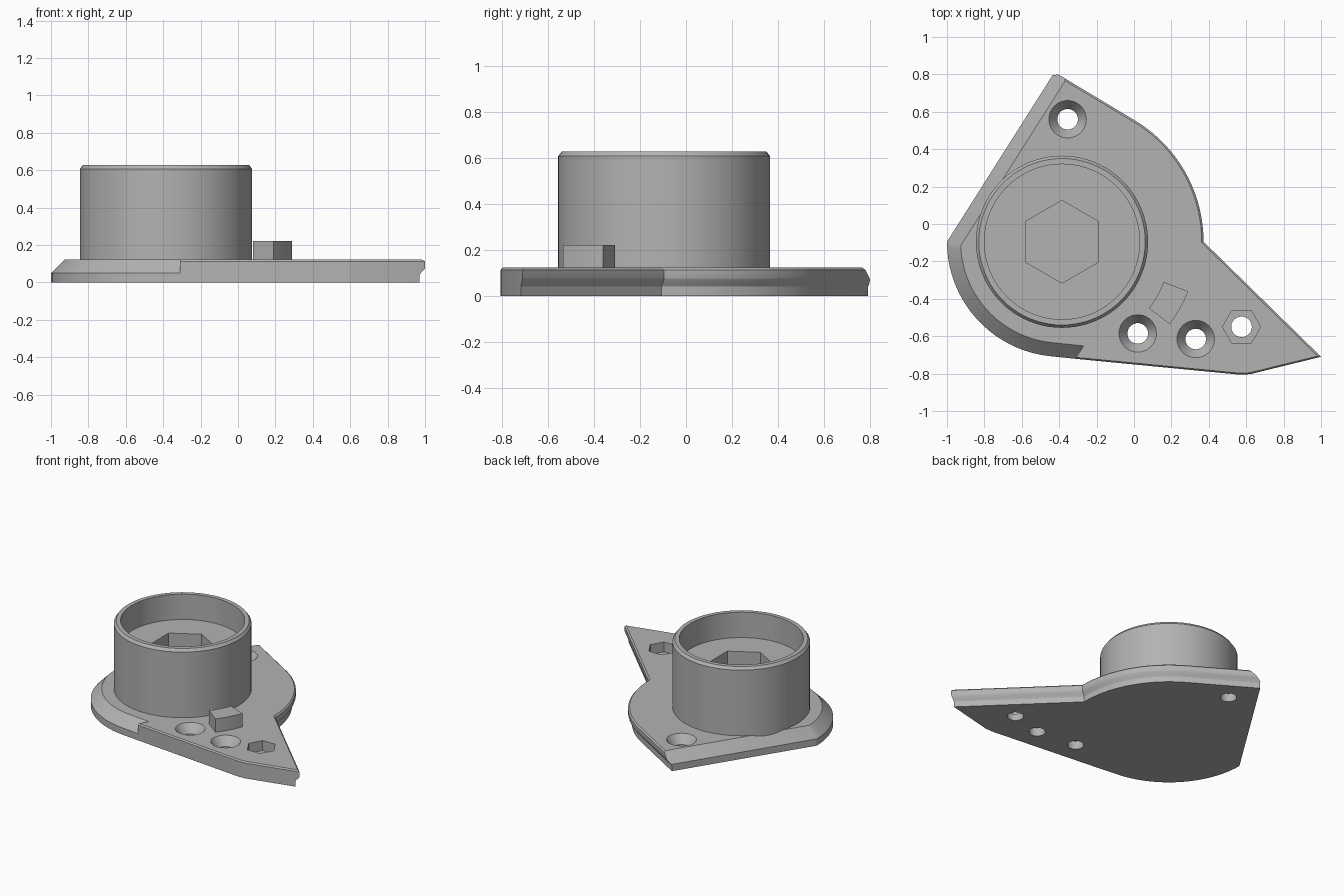
import bpy, bmesh, math
from mathutils import Vector, Matrix

cube = bpy.data.objects.get("Cube")
if cube:
    bpy.data.objects.remove(cube, do_unlink=True)

CENTRE = Vector((-0.385, -0.095))
PLATE_TOP = 0.123

grey = bpy.data.materials.new("plain grey")
grey.use_nodes = True
grey.diffuse_color = (0.45, 0.45, 0.45, 1)
grey.node_tree.nodes["Principled BSDF"].inputs["Base Color"].default_value = grey.diffuse_color


def finish(name, bm):
    bmesh.ops.remove_doubles(bm, verts=bm.verts, dist=1e-5)
    bmesh.ops.recalc_face_normals(bm, faces=bm.faces)
    mesh = bpy.data.meshes.new(name)
    bm.to_mesh(mesh)
    bm.free()
    mesh.materials.append(grey)
    obj = bpy.data.objects.new(name, mesh)
    bpy.context.collection.objects.link(obj)
    return obj


def loft(name, rings):
    """Skin a stack of equal-length rings and cap both ends."""
    bm = bmesh.new()
    rows = [[bm.verts.new(p) for p in ring] for ring in rings]
    n = len(rows[0])
    for a, b in zip(rows, rows[1:]):
        for i in range(n):
            j = (i + 1) % n
            bm.faces.new((a[i], a[j], b[j], b[i]))
    bm.faces.new(rows[0][::-1])
    bm.faces.new(rows[-1])
    return finish(name, bm)


def lathe(name, xy, profile, sides, turn=0.0):
    """Stack of regular polygons given as (radius, height)."""
    angles = [turn + math.tau * i / sides for i in range(sides)]
    return loft(name, [[(xy[0] + r * math.cos(a), xy[1] + r * math.sin(a), z)
                        for a in angles] for r, z in profile])


def cut(target, cutter):
    mod = target.modifiers.new("cut", 'BOOLEAN')
    mod.operation = 'DIFFERENCE'
    mod.solver = 'EXACT'
    mod.object = cutter
    bpy.context.view_layer.objects.active = target
    bpy.ops.object.modifier_apply(modifier=mod.name)
    bpy.data.objects.remove(cutter, do_unlink=True)


def arc(radius, start, end, steps):
    for i in range(steps + 1):
        a = math.radians(start + (end - start) * i / steps)
        yield CENTRE + radius * Vector((math.cos(a), math.sin(a)))


# Plate outline, each point with the kind of edge that leaves it
outline = [(p, "ramp") for p in arc(0.615, 180, 264, 20)]
outline += [(Vector((-0.31, -0.721)), "step")]
outline += [(Vector(p), "plain") for p in ((-0.31, -0.721), (0.56, -0.805), (0.62, -0.803))]
outline += [(Vector((1.0, -0.71)), "groove")]
outline += [(p, "groove") for p in arc(0.757, 0, 60, 18)]
outline += [(Vector((-0.425, 0.812)), "ramp")]


def inset_ring(z, inset):
    ring = []
    n = len(outline)
    for i, (p, kind) in enumerate(outline):
        before, before_kind = outline[i - 1]
        d1 = (p - before).normalized()
        d2 = (outline[(i + 1) % n][0] - p).normalized()
        n1, n2 = Vector((-d1.y, d1.x)), Vector((-d2.y, d2.x))
        o1, o2 = inset.get(before_kind, 0), inset.get(kind, 0)
        det = n1.x * n2.y - n1.y * n2.x
        if kind == "step":            # slanted end of the ramp
            v = n1 * o1 + d1 * o1 * 0.45
        elif before_kind == "step" or abs(det) < 1e-4:
            v = n2 * o2
        else:                         # mitred corner
            v = Vector((o1 * n2.y - o2 * n1.y, o2 * n1.x - o1 * n2.x)) / det
        ring.append((p.x + v.x, p.y + v.y, z))
    return ring


# Base plate: ramped left side, undercut right side, fine top chamfer
levels = [(0, 0, 0.025), (0.04, 0, 0.025), (0.05, 0, 0.02), (0.07, 0, 0.003),
          (0.08, 0, 0), (0.113, 0, 0), (PLATE_TOP, 0.008, 0.01)]
plate = loft("base_plate", [
    inset_ring(z, {"ramp": max(0, z - 0.05), "plain": plain, "groove": groove})
    for z, plain, groove in levels])

# Countersunk screw holes
for xy in ((-0.355, 0.56), (0.02, -0.585), (0.33, -0.615)):
    cut(plate, lathe("screw_cutter", xy, [(0.055, -0.1), (0.055, 0.06), (0.1, PLATE_TOP),
                                          (0.1, 0.2)], 40))

# Nut pocket with its through hole
nut = (0.575, -0.55)
cut(plate, lathe("nut_cutter", nut, [(0.102, 0.05), (0.102, 0.2)], 6))
cut(plate, lathe("bolt_cutter", nut, [(0.055, -0.1), (0.055, 0.2)], 40))

# Round cup with a chamfered rim and a hexagonal socket in its floor
cup = lathe("cup", CENTRE, [(0.46, 0.04), (0.46, 0.607), (0.445, 0.627), (0.415, 0.627),
                            (0.415, 0.44)], 80)
cut(cup, lathe("socket_cutter", CENTRE, [(0.221, 0.22), (0.221, 0.55)], 6, math.pi / 6))

# Stop block, a short sector concentric with the cup
sector = list(arc(0.725, -37.4, -21.5, 6)) + list(arc(0.585, -21.5, -37.4, 6))
block = loft("stop_block", [[(p.x, p.y, z) for p in sector] for z in (0.08, 0.222)])

# Smooth curved walls, keep real edges sharp
bpy.ops.object.select_all(action='DESELECT')
for obj in (plate, cup, block):
    obj.select_set(True)
bpy.context.view_layer.objects.active = plate
bpy.ops.object.shade_smooth_by_angle(angle=math.radians(25))
